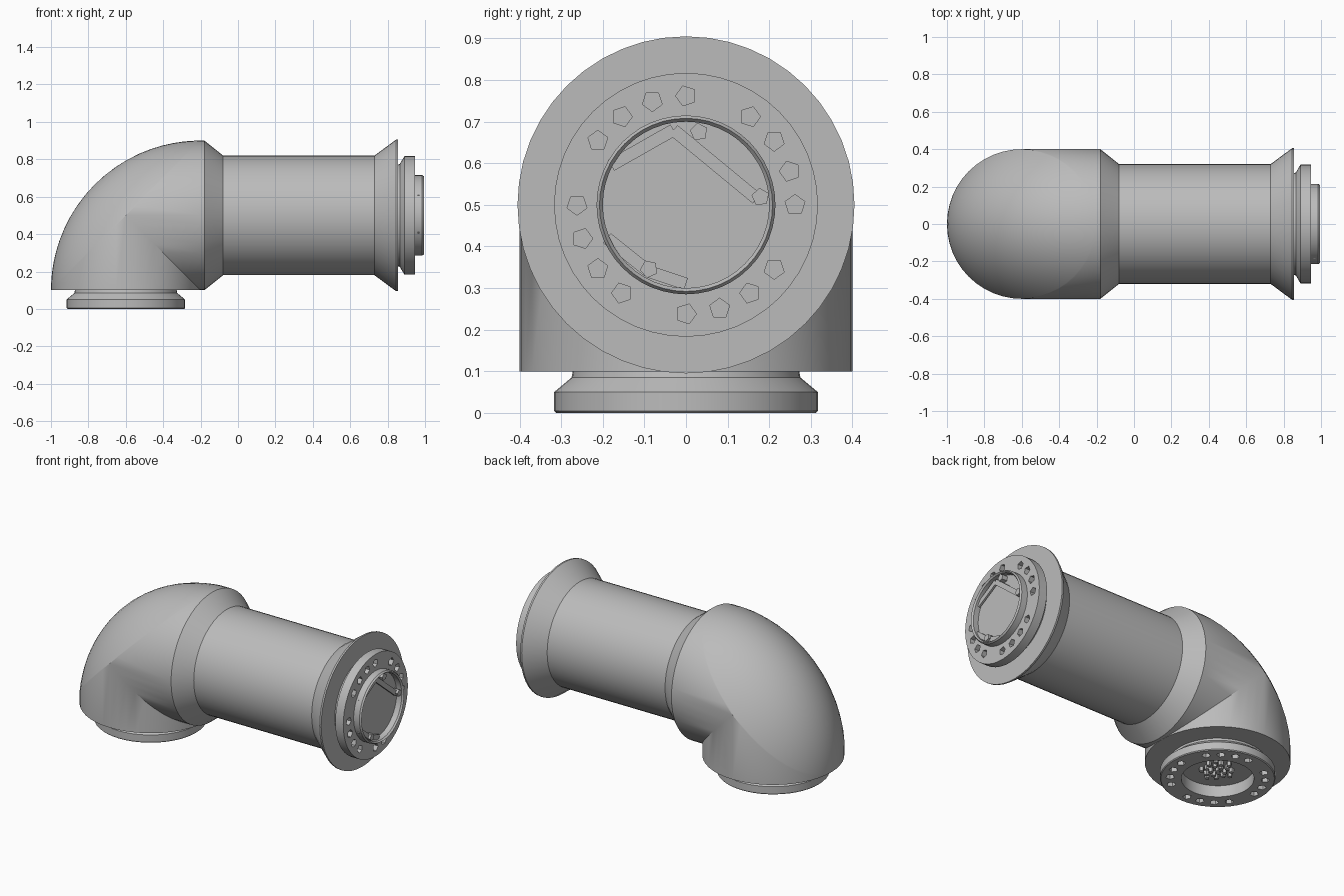
import bpy, bmesh, math
from mathutils import Matrix, Vector

cube = bpy.data.objects.get("Cube")
if cube:
    bpy.data.objects.remove(cube, do_unlink=True)

SEG = 48
R = 0.4                      # elbow radius
TAU = 2 * math.pi

grey = bpy.data.materials.new("matte_grey")
grey.use_nodes = True
colour = (0.5, 0.5, 0.5, 1)
grey.diffuse_color = colour
grey.node_tree.nodes["Principled BSDF"].inputs["Base Color"].default_value = colour

# Placements: local z points out of each joint
TO_SIDE = Matrix.Translation((0, 0, 0.5)) @ Matrix.Rotation(math.pi / 2, 4, 'Y')
TO_BASE = Matrix.Translation((-0.6, 0, 0.1)) @ Matrix.Rotation(math.pi, 4, 'X')


def finish(name, bm, matrix=Matrix(), smooth=30):
    bmesh.ops.remove_doubles(bm, verts=bm.verts, dist=1e-5)
    bmesh.ops.recalc_face_normals(bm, faces=bm.faces)
    bm.transform(matrix)
    mesh = bpy.data.meshes.new(name)
    bm.to_mesh(mesh)
    bm.free()
    mesh.materials.append(grey)
    obj = bpy.data.objects.new(name, mesh)
    bpy.context.collection.objects.link(obj)
    if smooth:
        bpy.ops.object.select_all(action='DESELECT')
        obj.select_set(True)
        bpy.context.view_layer.objects.active = obj
        bpy.ops.object.shade_smooth_by_angle(angle=math.radians(smooth))
    return obj


def bridge(bm, a, b):
    for i in range(len(a)):
        j = (i + 1) % len(a)
        bm.faces.new((a[i], a[j], b[j], b[i]))


def lathe(name, profile, matrix):
    """Revolve (radius, height) points about z and cap both ends."""
    bm = bmesh.new()
    rings = [[bm.verts.new((r * math.cos(TAU * i / SEG), r * math.sin(TAU * i / SEG), h))
              for i in range(SEG)] for r, h in profile]
    for a, b in zip(rings, rings[1:]):
        bridge(bm, a, b)
    bm.faces.new(rings[0])
    bm.faces.new(rings[-1])
    return finish(name, bm, matrix)


def prisms(name, spots, radius, z0, z1, matrix):
    """Pentagonal prisms at the given (angle, distance) spots."""
    bm = bmesh.new()
    for angle, dist in spots:
        place = (Matrix.Rotation(angle, 4, 'Z')
                 @ Matrix.Translation((dist, 0, (z0 + z1) / 2)))
        bmesh.ops.create_cone(bm, cap_ends=True, segments=5, radius1=radius,
                              radius2=radius, depth=z1 - z0, matrix=place)
    return finish(name, bm, matrix, smooth=0)


def cut(obj, cutter):
    cutter.hide_render = True
    mod = obj.modifiers.new("bolt_holes", 'BOOLEAN')
    mod.operation = 'DIFFERENCE'
    mod.solver = 'EXACT'
    mod.object = cutter
    bpy.context.view_layer.objects.active = obj
    bpy.ops.object.modifier_apply(modifier=mod.name)
    bpy.data.objects.remove(cutter, do_unlink=True)


# Elbow: two mitred cylinders closed by a domed outer corner
bm = bmesh.new()
start, mitre_side, base, mitre_base = [], [], [], []
for i in range(SEG):
    c, s = R * math.cos(TAU * i / SEG), R * math.sin(TAU * i / SEG)
    start.append(bm.verts.new((-0.2, s, 0.5 + c)))
    mitre_side.append(bm.verts.new((-0.6 + abs(c), s, 0.5 + c)))
    base.append(bm.verts.new((-0.6 + c, s, 0.1)))
    mitre_base.append(bm.verts.new((-0.6 + c, s, 0.5 - abs(c))))
bridge(bm, start, mitre_side)
bridge(bm, base, mitre_base)
bm.faces.new(base)

pivot, outward = Vector((-0.2, 0, 0.1)), Vector((-1, 0, 1)).normalized()
STEPS = 12
previous = None
for step in range(STEPS):
    k = math.cos(math.pi / 2 * step / STEPS)
    lift = outward * (2 * R * math.sqrt(1 - k * k / 2))
    ring = []
    for i in range(SEG):
        c, s = k * R * math.cos(TAU * i / SEG), k * R * math.sin(TAU * i / SEG)
        ring.append(bm.verts.new(pivot + lift + Vector((c, s, c))))
    if previous:
        bridge(bm, previous, ring)
    previous = ring
tip = bm.verts.new(pivot + outward * 2 * R)
for i in range(SEG):
    bm.faces.new((previous[i], previous[(i + 1) % SEG], tip))
finish("elbow", bm)

# Collar, straight tube and flared flange
lathe("tube", [(R, -0.2), (R, -0.18), (0.32, -0.08), (0.32, 0.73),
               (0.4, 0.838), (0.405, 0.845), (0.405, 0.855)], TO_SIDE)

# Bolt pattern: twenty positions with every fifth left out
bolts = [(math.pi - TAU * k / 20, 0.262) for k in range(20) if k % 5 != 1]

# Output joint with bolt holes, raised rim and recessed face
output = lathe("output_joint", [(0.27, 0.85), (0.275, 0.865), (0.317, 0.89), (0.317, 0.945),
                                (0.215, 0.945), (0.215, 0.985), (0.208, 0.995),
                                (0.2, 0.985), (0.2, 0.95)], TO_SIDE)
cut(output, prisms("output_cutter", bolts, 0.025, 0.915, 0.96, TO_SIDE))

# Locating pins and thin braces on the recessed face
pins = [(math.radians(a), d) for a, d in ((170, 0.178), (96, 0.18), (-30, 0.178))]
prisms("output_pins", pins, 0.022, 0.945, 0.985, TO_SIDE)
bm = bmesh.new()
for (ya, za), (yb, zb) in (((-0.18, 0.595), (-0.03, 0.68)), ((-0.03, 0.68), (0.17, 0.515)),
                           ((-0.19, 0.42), (-0.09, 0.34)), ((-0.09, 0.34), (0.0, 0.31))):
    a, b = Vector((0.965, ya, za)), Vector((0.965, yb, zb))
    turn = (b - a).to_track_quat('Z', 'X').to_matrix().to_4x4()
    bmesh.ops.create_cube(bm, size=1, matrix=Matrix.Translation((a + b) / 2) @ turn
                          @ Matrix.Diagonal((0.03, 0.012, (b - a).length, 1)))
finish("output_braces", bm, smooth=0)

# Base joint with bolt holes and a central bore
base_joint = lathe("base_joint", [(0.27, -0.01), (0.275, 0.015), (0.317, 0.05), (0.317, 0.095),
                                  (0.312, 0.1), (0.2, 0.1), (0.2, 0.03)], TO_BASE)
cut(base_joint, prisms("base_cutter", bolts, 0.025, 0.06, 0.12, TO_BASE))

# Connector cluster inside the base bore
cluster = [(k * 2.4, 0.022 * math.sqrt(k)) for k in range(20)]
prisms("base_connector", cluster, 0.014, 0.025, 0.055, TO_BASE)
